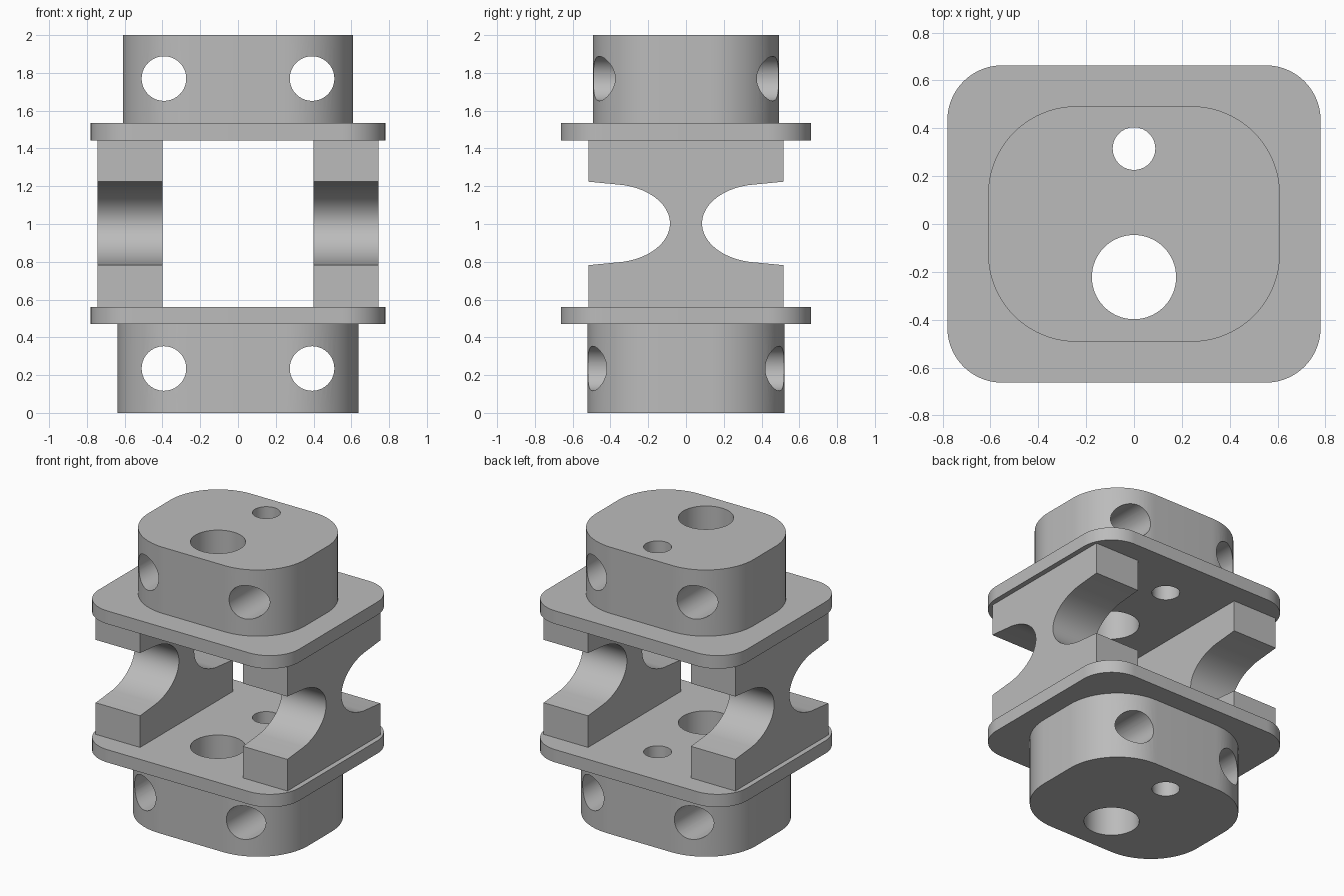
import bpy
import bmesh
import math
from mathutils import Matrix

default = bpy.data.objects.get("Cube")
if default:
    bpy.data.objects.remove(default, do_unlink=True)

grey = bpy.data.materials.new("plain grey")
grey.use_nodes = True
COLOR = (0.5, 0.5, 0.5, 1)
grey.diffuse_color = COLOR
grey.node_tree.nodes["Principled BSDF"].inputs["Base Color"].default_value = COLOR


def prism(name, outline, depth, matrix):
    """Extrude a flat outline along its local z, then place it."""
    bm = bmesh.new()
    face = bm.faces.new([bm.verts.new((u, v, 0)) for u, v in outline])
    ext = bmesh.ops.extrude_face_region(bm, geom=[face])
    moved = [g for g in ext["geom"] if isinstance(g, bmesh.types.BMVert)]
    bmesh.ops.translate(bm, verts=moved, vec=(0, 0, depth))
    bmesh.ops.transform(bm, matrix=matrix, verts=bm.verts)
    bmesh.ops.recalc_face_normals(bm, faces=bm.faces)
    mesh = bpy.data.meshes.new(name)
    bm.to_mesh(mesh)
    bm.free()
    mesh.materials.append(grey)
    obj = bpy.data.objects.new(name, mesh)
    bpy.context.collection.objects.link(obj)
    return obj


def arc(cx, cy, rx, ry, start, end, steps):
    angles = [math.radians(start + (end - start) * i / steps) for i in range(steps + 1)]
    return [(cx + rx * math.cos(a), cy + ry * math.sin(a)) for a in angles]


def rounded_slab(name, hx, hy, r, z0, z1):
    corners = [(1, 1), (-1, 1), (-1, -1), (1, -1)]
    outline = []
    for i, (sx, sy) in enumerate(corners):
        outline += arc(sx * (hx - r), sy * (hy - r), r, r, 90 * i, 90 * i + 90, 20)
    return prism(name, outline, z1 - z0, Matrix.Translation((0, 0, z0)))


def drill(name, r, length, matrix):
    return prism(name, arc(0, 0, r, r, 0, 360, 64)[:-1], length, matrix)


def combine(target, tool, operation):
    """Apply a boolean and discard the tool."""
    mod = target.modifiers.new("boolean", "BOOLEAN")
    mod.operation = operation
    mod.solver = "EXACT"
    mod.object = tool
    bpy.context.view_layer.objects.active = target
    bpy.ops.object.modifier_apply(modifier=mod.name)
    bpy.data.objects.remove(tool, do_unlink=True)


def smooth(obj):
    bpy.ops.object.select_all(action="DESELECT")
    obj.select_set(True)
    bpy.context.view_layer.objects.active = obj
    bpy.ops.object.shade_smooth_by_angle(angle=math.radians(20))


# End caps: a flange plate with a rounded boss, drilled both ways
def end_cap(name, plate_z, boss_z, hx, hy, r, hole_z):
    cap = rounded_slab(name, 0.78, 0.663, 0.23, *plate_z)
    combine(cap, rounded_slab("boss", hx, hy, r, *boss_z), "UNION")
    for y, radius in ((-0.222, 0.176), (0.315, 0.089)):
        place = Matrix.Translation((0, y, plate_z[0] - 1))
        combine(cap, drill("bore", radius, 2, place), "DIFFERENCE")
    for x in (-0.392, 0.392):
        place = Matrix.Translation((x, 1, hole_z)) @ Matrix.Rotation(math.pi / 2, 4, "X")
        combine(cap, drill("cross_hole", 0.118, 2, place), "DIFFERENCE")
    smooth(cap)


PLATE_LOW, PLATE_HIGH = (0.47, 0.56), (1.443, 1.535)
end_cap("lower_cap", PLATE_LOW, (0, 0.52), 0.638, 0.521, 0.39, 0.235)
end_cap("upper_cap", PLATE_HIGH, (1.49, 2), 0.61, 0.492, 0.37, 1.77)

# Side webs: blocks waisted front and back by a scooped curve
z0, z1 = PLATE_LOW[1], PLATE_HIGH[0]
HALF = 0.516
half_outline = [(HALF, z0), (HALF, 0.782)]
half_outline += arc(0.40, 1.003, 0.315, 0.208, 258, 102, 40)
half_outline += [(HALF, 1.224), (HALF, z1)]
outline = half_outline + [(-y, z) for y, z in reversed(half_outline)]
# Local axes u, v, depth map to world y, z, x
to_side = Matrix(((0, 0, 1, 0), (1, 0, 0, 0), (0, 1, 0, 0), (0, 0, 0, 1)))
for name, x in (("left_web", 0.40), ("right_web", -0.745)):
    smooth(prism(name, outline, 0.345, Matrix.Translation((x, 0, 0)) @ to_side))
